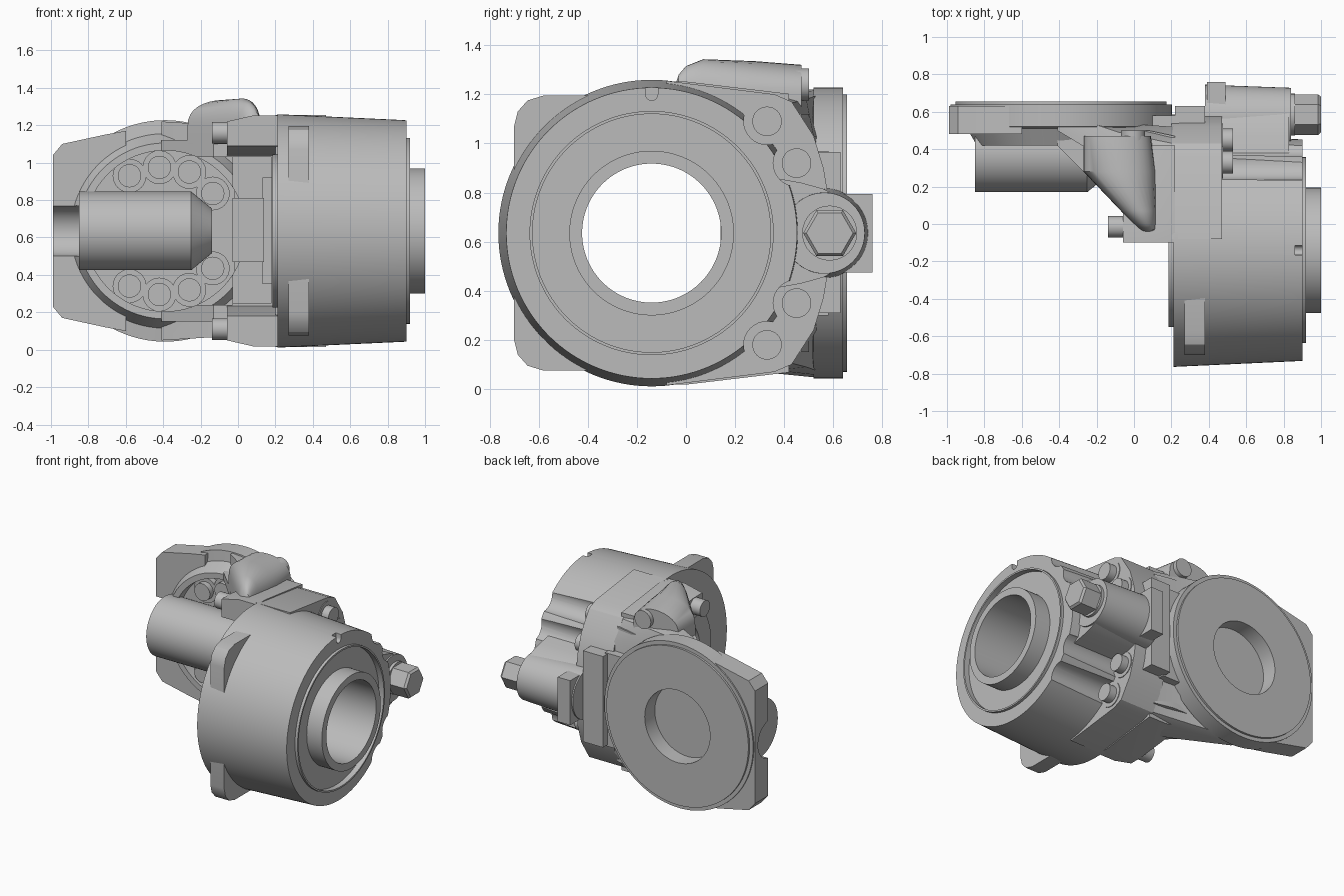
import bpy, bmesh
from math import cos, sin, pi, tau, radians

if "Cube" in bpy.data.objects:
    bpy.data.objects.remove(bpy.data.objects["Cube"], do_unlink=True)

metal = bpy.data.materials.new("cast_grey")
metal.use_nodes = True
metal.diffuse_color = (0.5, 0.5, 0.5, 1)
metal.node_tree.nodes["Principled BSDF"].inputs["Base Color"].default_value = (0.5, 0.5, 0.5, 1)

MID = 0.635                     # height of the symmetry plane
BARREL = (-0.14, MID)           # barrel axis, in y and z
DISC = (-0.39, MID)             # flange axis, in x and z


def place(axis, a, u, v):
    return {"x": (a, u, v), "y": (u, a, v), "z": (u, v, a)}[axis]


def finish(name, bm):
    bmesh.ops.remove_doubles(bm, verts=bm.verts, dist=1e-5)
    bmesh.ops.recalc_face_normals(bm, faces=bm.faces)
    mesh = bpy.data.meshes.new(name)
    bm.to_mesh(mesh)
    bm.free()
    mesh.materials.append(metal)
    ob = bpy.data.objects.new(name, mesh)
    bpy.context.scene.collection.objects.link(ob)
    return ob


def loft(name, axis, sections):
    """Skin a list of (position, outline) sections and cap both ends."""
    bm = bmesh.new()
    rings = [[bm.verts.new(place(axis, a, *p)) for p in pts] for a, pts in sections]
    n = len(rings[0])
    bm.faces.new(rings[0])
    bm.faces.new(rings[-1])
    for p, q in zip(rings, rings[1:]):
        for i in range(n):
            j = (i + 1) % n
            bm.faces.new((p[i], p[j], q[j], q[i]))
    return finish(name, bm)


def prism(name, axis, pts, lo, hi):
    return loft(name, axis, [(lo, pts), (hi, pts)])


def box(name, x, y, z):
    return prism(name, "z", [(x[0], y[0]), (x[1], y[0]), (x[1], y[1]), (x[0], y[1])], *z)


def lathe(name, axis, centre, profile, sides=96, closed=True):
    """Revolve (radius, along) points about an axis."""
    bm = bmesh.new()
    rings = [[bm.verts.new(place(axis, a, centre[0] + r * cos(tau * k / sides),
                                 centre[1] + r * sin(tau * k / sides)))
              for k in range(sides)] for r, a in profile]
    pairs = list(zip(rings, rings[1:])) + ([(rings[-1], rings[0])] if closed else [])
    for p, q in pairs:
        for k in range(sides):
            m = (k + 1) % sides
            bm.faces.new((p[k], p[m], q[m], q[k]))
    return finish(name, bm)


def rod(name, axis, centre, r, lo, hi, sides=32, r2=None):
    r2 = r if r2 is None else r2
    return lathe(name, axis, centre, [(0, lo), (r, lo), (r2, hi), (0, hi)], sides, False)


def cut(ob, *cutters):
    for c in cutters:
        c.hide_render = True
        mod = ob.modifiers.new("cut", "BOOLEAN")
        mod.operation, mod.solver, mod.object = "DIFFERENCE", "EXACT", c
    deps = bpy.context.evaluated_depsgraph_get()
    mesh = bpy.data.meshes.new_from_object(ob.evaluated_get(deps))
    ob.modifiers.clear()
    ob.data = mesh
    for c in cutters:
        bpy.data.objects.remove(c, do_unlink=True)


def mirrored(pts):
    """Close an upper half outline with its mirror image below the mid height."""
    return pts + [(u, 2 * MID - v) for u, v in reversed(pts)]


def both(z):
    return (("upper", z), ("lower", 2 * MID - z))


# Barrel with a bore, hub and face groove, scalloped around the bolts
barrel = lathe("barrel", "x", BARREL, [
    (0.283, 0.185), (0.283, 1.0), (0.335, 1.0), (0.335, 0.88), (0.485, 0.88), (0.485, 0.92),
    (0.497, 0.92), (0.497, 0.90), (0.592, 0.90), (0.624, 0.21), (0.41, 0.21), (0.41, 0.185)], 128)
barrel_bolts = [(0.33, 1.09), (0.45, 0.92)]
scallops = [rod("scallop_cutter", "x", (y, zz), 0.095, 0.47, 1.1)
            for y, z in barrel_bolts for _, zz in both(z)]
slot = rod("slot_cutter", "x", (-0.14, 1.2), 0.025, 0.86, 1.1, 16)
slot_top = box("slot_top_cutter", (0.86, 1.1), (-0.165, -0.115), (1.2, 1.3))
cut(barrel, *scallops, slot, slot_top)
for y, z in barrel_bolts:
    for side, zz in both(z):
        rod(f"barrel_bolt_seat_{side}", "x", (y, zz), 0.088, 0.44, 0.475)
        rod(f"barrel_bolt_{side}", "x", (y, zz), 0.06, 0.44, 0.53)

# Rounded square plate whose corners stand out of the barrel as lugs
lugs = prism("corner_lugs", "x", mirrored([(-0.2, 1.195), (-0.58, 1.195), (-0.645, 1.175),
                                           (-0.685, 1.13), (-0.70, 1.07)]), 0.27, 0.38)
cut(lugs, rod("lug_cutter", "x", BARREL, 0.55, 0.2, 0.5, 96))

# Collar joining barrel and neck
collar = prism("collar", "x", mirrored([(-0.08, 1.255), (0.36, 1.2), (0.43, 1.17), (0.52, 1.03),
                                        (0.56, 0.9), (0.585, 0.75)]), 0.2, 0.47)
cut(collar, rod("collar_cutter", "x", BARREL, 0.4, 0.1, 0.6, 96))

# Adjusting boss with its hex bolt, web and rear blocks
prism("boss_web", "x", mirrored([(0.36, 0.86), (0.47, 0.84), (0.56, 0.815), (0.64, 0.77)]), 0.45, 0.83)
rod("boss", "x", (0.563, MID), 0.182, 0.38, 0.84, 48, 0.165)
rod("bolt_washer", "x", (0.585, MID), 0.112, 0.83, 0.86)
lathe("hex_bolt", "x", (0.585, MID), [(0, 0.84), (0.108, 0.84), (0.108, 0.985), (0.095, 1.0), (0, 1.0)],
      6, False)
box("rear_bar", (0.22, 0.38), (0.45, 0.63), (0.31, 0.965))
box("rear_block", (0.39, 0.49), (0.5, 0.76), (0.475, 0.795))

# Neck and its outer web between collar and flange, hollowed from the front
neck = prism("neck", "z", [(-0.41, 0.42), (-0.13, 0.14), (0.22, 0.14), (0.22, 0.47), (0.08, 0.5),
                           (-0.41, 0.5)], 0.15, 1.12)
web = loft("neck_web", "x", [
    (-0.41, mirrored([(0.5, 1.22), (0.55, 1.22), (0.6, 1.22), (0.6, 1.0)])),
    (-0.08, mirrored([(0.3, 1.2), (0.42, 1.2), (0.49, 1.18), (0.54, 1.03)])),
    (0.21, mirrored([(0.2, 1.21), (0.36, 1.195), (0.43, 1.165), (0.52, 1.03)]))])
for part in (neck, web):
    cut(part, rod("bowl_cutter", "y", DISC, 0.43, 0.0, 0.5, 96),
        box("cavity_cutter", (-0.45, -0.03), (0.0, 0.49), (0.24, 1.03)),
        box("pocket_cutter", (-0.1, 0.18), (0.0, 0.26), (0.25, 1.03)))
cut(web, rod("recess_cutter", "y", DISC, 0.3, 0.51, 0.8, 64))
box("neck_rear", (-0.02, 0.24), (0.4, 0.58), (0.3, 0.97))
box("neck_rib", (-0.03, 0.14), (0.16, 0.45), (0.47, 0.81))
box("neck_step", (0.13, 0.2), (0.2, 0.45), (0.35, 0.92))

# Upper and lower cheeks of the neck, with bolts
for side, s in (("upper", 1), ("lower", -1)):
    def cheek(top):
        return [(y, MID + s * d) for y, d in (
            (-0.1, 0.455), (-0.1, top), (0.0, top), (0.42, top - 0.05), (0.42, 0.4), (0.15, 0.4))]
    loft(f"cheek_{side}", "x", [(-0.06, cheek(0.585)), (0.08, cheek(0.617)), (0.22, cheek(0.617))])
    rod(f"cheek_bolt_{side}", "x", (-0.015, MID + s * 0.525), 0.057, -0.14, -0.04)

# Arched ear on top, narrowing to the front, with its bolt
ear = []
for y, left, right, top in ((-0.05, 0.05, 0.11, 1.22), (-0.03, 0.03, 0.12, 1.28), (0.0, 0.0, 0.12, 1.315),
                            (0.07, -0.07, 0.12, 1.343), (0.28, -0.27, 0.115, 1.335),
                            (0.47, -0.27, 0.09, 1.32)):
    centre, half = (left + right) / 2, (right - left) / 2
    arch = [(centre + half * cos(pi * k / 16), 1.19 + (top - 1.19) * sin(pi * k / 16) ** 0.8)
            for k in range(17)]
    ear.append((y, [(right, 1.1)] + arch + [(left, 1.1)]))
loft("top_ear", "y", ear)
rod("ear_bolt", "y", (-0.005, 1.24), 0.065, 0.42, 0.5)

# Flange bowl with a shallow round recess in its back
bowl = lathe("flange_bowl", "y", DISC, [
    (0, 0.5), (0.43, 0.5), (0.43, 0.42), (0.47, 0.42), (0.52, 0.51), (0.592, 0.52), (0.592, 0.64),
    (0.565, 0.64), (0.565, 0.655), (0.26, 0.655), (0.26, 0.54), (0, 0.54)], 128, False)
plate = prism("mounting_plate", "y", mirrored([(-0.6, 1.17), (-0.71, 1.15), (-0.94, 1.10),
                                               (-0.99, 1.04)]), 0.48, 0.63)
cut(plate, rod("plate_bowl_cutter", "y", DISC, 0.45, 0.3, 0.7, 96))
for part in (bowl, plate):
    cut(part, rod("groove_cutter", "x", (0.46, MID), 0.135, -1.1, -0.8, 48))

# Motor housing lying across the bowl, with a tapered nose
motor = lathe("motor_housing", "x", (0.38, MID),
              [(0, -0.85), (0.21, -0.85), (0.21, -0.25), (0.12, -0.14), (0, -0.14)], 64, False)
cut(motor, box("motor_cutter", (-1.2, 0.2), (0.515, 0.8), (0.2, 1.1)))

# Bolts around the inside of the bowl
for x, z in ((-0.58, 0.93), (-0.42, 0.975), (-0.26, 0.95), (-0.135, 0.835)):
    for side, zz in both(z):
        rod(f"bowl_boss_{side}", "y", (x, zz), 0.09, 0.46, 0.51)
        rod(f"bowl_bolt_{side}", "y", (x, zz), 0.062, 0.42, 0.5)

# Smooth the round surfaces, keep the edges sharp
bpy.ops.object.select_all(action="DESELECT")
for ob in bpy.context.scene.objects:
    if ob.type == "MESH":
        ob.select_set(True)
        bpy.context.view_layer.objects.active = ob
bpy.ops.object.shade_smooth_by_angle(angle=radians(30))
